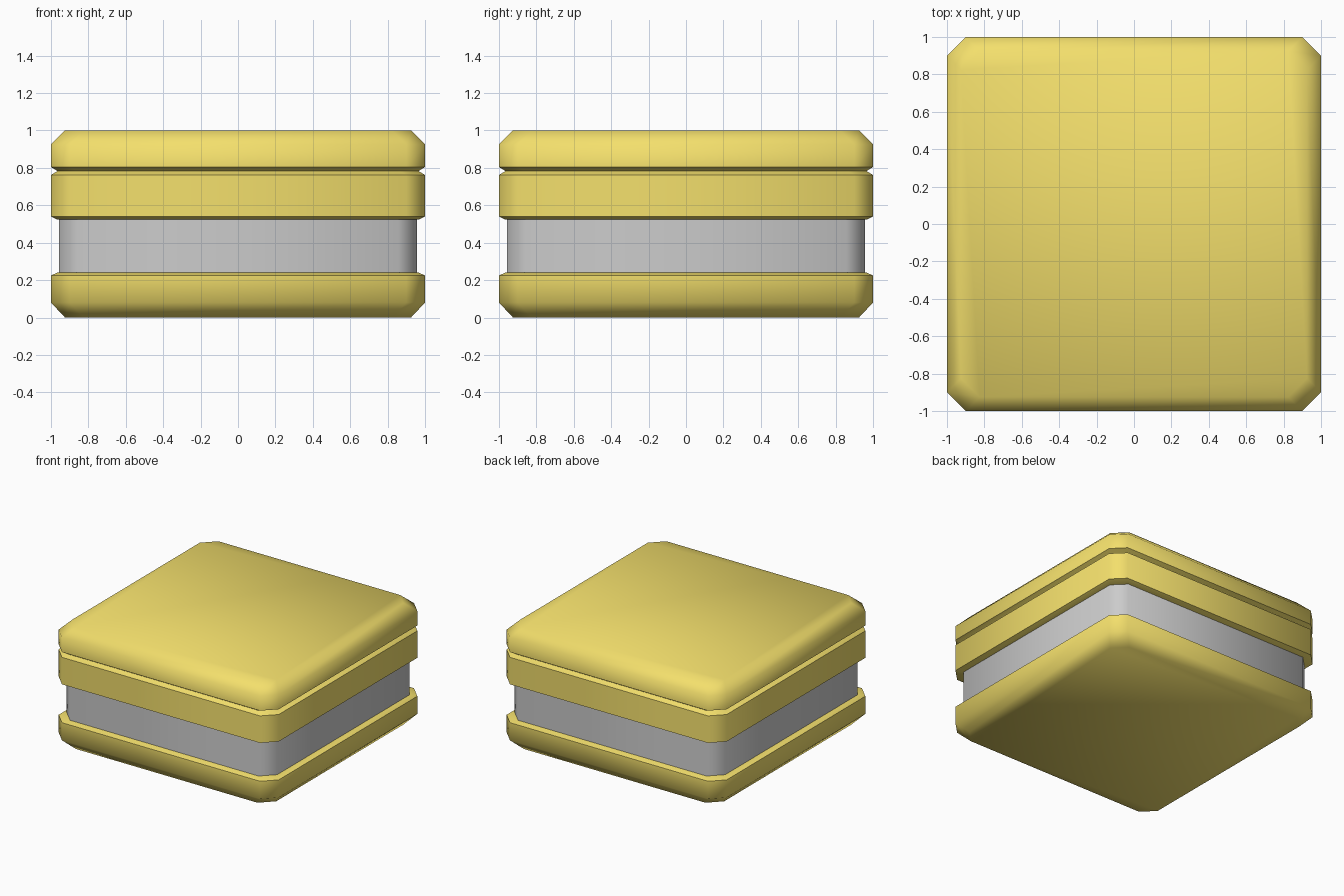
import bpy, bmesh, math

if "Cube" in bpy.data.objects:
    bpy.data.objects.remove(bpy.data.objects["Cube"])

gold = bpy.data.materials.new("gold")
gold.diffuse_color = (0.9, 0.74, 0.15, 1)
gold.use_nodes = True
gold.node_tree.nodes["Principled BSDF"].inputs["Base Color"].default_value = gold.diffuse_color


def ring_points(half, cut):
    """Square outline with its four corners cut off."""
    a, b = half, half - cut
    return [(b, -a), (a, -b), (a, b), (b, a), (-b, a), (-a, b), (-a, -b), (-b, -a)]


def stacked(name, profile, mat=None, cut=0.1):
    """Loft cut-corner squares through (half width, z) levels, capped at both ends."""
    bm = bmesh.new()
    rings = [[bm.verts.new((x, y, z)) for x, y in ring_points(h, cut)] for h, z in profile]
    for lo, hi in zip(rings, rings[1:]):
        for i in range(8):
            j = (i + 1) % 8
            bm.faces.new((lo[i], lo[j], hi[j], hi[i]))
    bm.faces.new(rings[0][::-1])
    bm.faces.new(rings[-1])
    mesh = bpy.data.meshes.new(name)
    bm.to_mesh(mesh)
    bm.free()
    ob = bpy.data.objects.new(name, mesh)
    bpy.context.collection.objects.link(ob)
    if mat:
        mesh.materials.append(mat)
    bpy.ops.object.select_all(action='DESELECT')
    ob.select_set(True)
    bpy.context.view_layer.objects.active = ob
    bpy.ops.object.shade_smooth_by_angle(angle=math.radians(50))
    return ob


# Lower gold slab, chamfered at the floor
stacked("base_slab", [(0.925, 0), (1, 0.08), (1, 0.225), (0.965, 0.24)], gold)

# Recessed grey band
stacked("middle_band", [(0.957, 0.235), (0.957, 0.53)])

# Upper gold block with a groove under the lid
stacked("upper_block_and_lid",
        [(0.965, 0.523), (1, 0.54), (1, 0.762), (0.965, 0.783),
         (1, 0.805), (1, 0.925), (0.925, 1)], gold)
